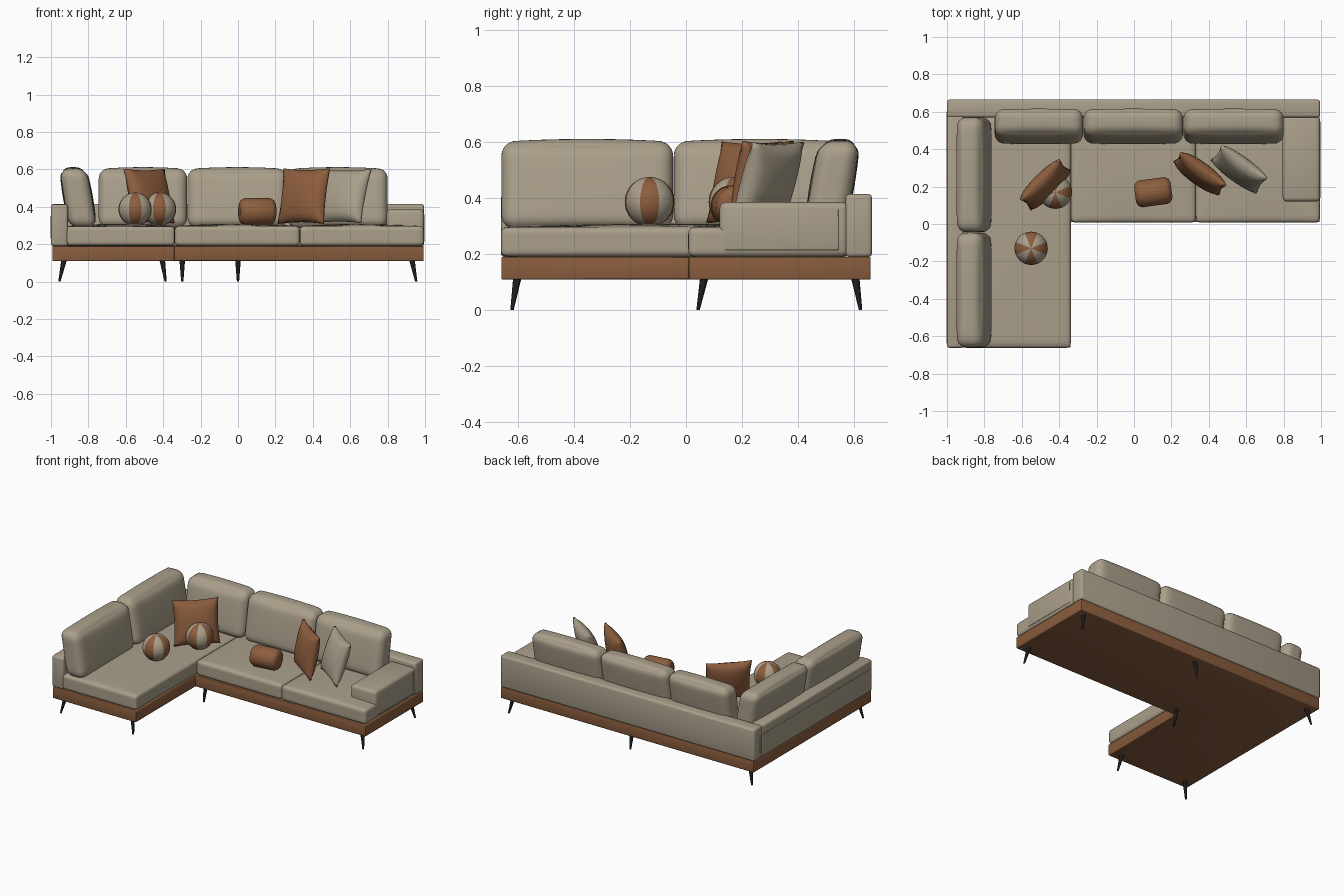
import bpy
import bmesh
import math
from mathutils import Vector

old = bpy.data.objects.get("Cube")
if old:
    bpy.data.objects.remove(old, do_unlink=True)


def material(name, rgb, rough=0.8):
    m = bpy.data.materials.new(name)
    m.use_nodes = True
    m.diffuse_color = (*rgb, 1)
    node = m.node_tree.nodes["Principled BSDF"]
    node.inputs["Base Color"].default_value = (*rgb, 1)
    node.inputs["Roughness"].default_value = rough
    return m


FABRIC = material("beige fabric", (0.40, 0.345, 0.255))
LEATHER = material("tan leather", (0.27, 0.112, 0.048))
WOOD = material("brown wood", (0.25, 0.108, 0.047))
METAL = material("black metal", (0.012, 0.012, 0.012))


def finish(name, bm, *mats, angle=None):
    """Turn a bmesh into a smooth-shaded object."""
    bmesh.ops.recalc_face_normals(bm, faces=bm.faces)
    mesh = bpy.data.meshes.new(name)
    bm.to_mesh(mesh)
    bm.free()
    for m in mats:
        mesh.materials.append(m)
    obj = bpy.data.objects.new(name, mesh)
    bpy.context.collection.objects.link(obj)
    if angle is None:
        mesh.shade_smooth()
    else:
        bpy.ops.object.select_all(action='DESELECT')
        obj.select_set(True)
        bpy.context.view_layer.objects.active = obj
        bpy.ops.object.shade_smooth_by_angle(angle=math.radians(angle))
    return obj


def prism(name, outline, z0, z1, mat, radius):
    """Extruded plan outline with rounded edges."""
    bm = bmesh.new()
    face = bm.faces.new([bm.verts.new((x, y, z0)) for x, y in outline])
    up = bmesh.ops.extrude_face_region(bm, geom=[face])["geom"]
    for v in up:
        if isinstance(v, bmesh.types.BMVert):
            v.co.z = z1
    bmesh.ops.recalc_face_normals(bm, faces=bm.faces)
    bmesh.ops.bevel(bm, geom=bm.edges[:], offset=radius, segments=3,
                    profile=0.5, affect='EDGES')
    return finish(name, bm, mat, angle=35)


def box(name, x0, x1, y0, y1, z0, z1, mat, radius):
    return prism(name, [(x0, y0), (x1, y0), (x1, y1), (x0, y1)], z0, z1, mat, radius)


def grid_cube(cuts):
    bm = bmesh.new()
    bmesh.ops.create_cube(bm, size=2)
    bmesh.ops.subdivide_edges(bm, edges=bm.edges[:], cuts=cuts, use_grid_fill=True)
    return bm


def cushion(name, center, size, radius, bulge, shear=0.0, yaw=0.0):
    """Padded block: rounded edges, swollen faces, optional backward lean."""
    bm = grid_cube(17)
    half = Vector(size) / 2
    for v in bm.verts:
        u = [math.sin(c * math.pi / 2) for c in v.co]
        p = Vector([a * h for a, h in zip(u, half)])
        core = Vector([max(radius - h, min(h - radius, c)) for c, h in zip(p, half)])
        out = p - core
        p = core + out.normalized() * radius
        for i in range(3):
            j, k = (i + 1) % 3, (i + 2) % 3
            p[i] += bulge[i] * u[i] * (1 - u[j] ** 2) * (1 - u[k] ** 2)
        p.y += shear * p.z
        v.co = p
    obj = finish(name, bm, FABRIC)
    obj.location = center
    obj.rotation_euler.z = math.radians(yaw)


def pillow(name, center, yaw, lean, mat, size=0.3, thick=0.1):
    """Square scatter pillow with pinched seams and pointed corners."""
    bm = grid_cube(13)
    for v in bm.verts:
        x, t, z = v.co
        puff = ((1 - x ** 2) * (1 - z ** 2)) ** 0.45
        v.co = (x * size / 2 * (1 - 0.06 * (1 - z ** 2)),
                t * (0.006 + thick / 2 * puff),
                z * size / 2 * (1 - 0.06 * (1 - x ** 2)))
    obj = finish(name, bm, mat)
    obj.location = center
    obj.rotation_euler = (math.radians(-lean), 0, math.radians(yaw))


def leg(name, top, foot):
    """Slim tapered leg between two points."""
    bm = bmesh.new()
    a, b = Vector(top), Vector(foot)
    rings = []
    for p, r in ((a, 0.015), (b, 0.006)):
        rings.append([bm.verts.new(p + Vector((r * math.cos(t), r * math.sin(t), 0)))
                      for t in (i * math.tau / 12 for i in range(12))])
    for i in range(12):
        j = (i + 1) % 12
        bm.faces.new((rings[0][i], rings[0][j], rings[1][j], rings[1][i]))
    for ring in rings:
        bm.faces.new(ring)
    finish(name, bm, METAL, angle=35)


def seam(name, points):
    """Thin piping line along the upholstery."""
    curve = bpy.data.curves.new(name, 'CURVE')
    curve.dimensions = '3D'
    curve.bevel_depth = 0.002
    line = curve.splines.new('POLY')
    line.points.add(len(points) - 1)
    for p, co in zip(line.points, points):
        p.co = (*co, 1)
    curve.materials.append(FABRIC)
    bpy.context.collection.objects.link(bpy.data.objects.new(name, curve))


# Wooden plinth
prism("plinth", [(-0.993, -0.66), (-0.34, -0.66), (-0.34, 0.01),
                 (0.993, 0.01), (0.993, 0.66), (-0.993, 0.66)], 0.11, 0.19, WOOD, 0.005)

# Legs, splayed toward the outside
for name, top, foot in (
        ("chaise_front_right_leg", (-0.93, -0.603), (-0.955, -0.622)),
        ("chaise_front_left_leg", (-0.405, -0.603), (-0.387, -0.622)),
        ("inner_corner_leg", (-0.298, 0.065), (-0.298, 0.043)),
        ("front_left_leg", (0.93, 0.065), (0.953, 0.043)),
        ("back_left_leg", (0.93, 0.605), (0.953, 0.624)),
        ("back_middle_leg", (0, 0.605), (0, 0.624)),
        ("back_right_leg", (-0.93, 0.605), (-0.955, 0.624))):
    leg(name, (*top, 0.115), (*foot, 0))

# Upholstered frame
box("back_rail", -1, 0.995, 0.57, 0.665, 0.19, 0.415, FABRIC, 0.014)
box("right_rail", -1, -0.91, -0.662, 0.58, 0.19, 0.413, FABRIC, 0.014)
box("left_arm", 0.795, 0.995, 0.12, 0.58, 0.192, 0.386, FABRIC, 0.022)
seam("left_arm_seam", [(0.995, 0.14, 0.215), (0.995, 0.545, 0.215), (0.995, 0.545, 0.36)])
seam("right_rail_seam", [(-1, 0.6, 0.23), (-1, 0.6, 0.35), (-1, -0.64, 0.35)])

# Seat cushions
for name, x0, x1, y0 in (("chaise_seat", -0.92, -0.337, -0.662),
                         ("middle_seat", -0.337, 0.33, 0.008),
                         ("left_seat", 0.33, 0.994, 0.008)):
    cushion(name, ((x0 + x1) / 2, (y0 + 0.575) / 2, 0.244),
            (x1 - x0, 0.575 - y0, 0.106), 0.022, (0, 0, 0.012))

# Back cushions, leaning against the rails
for name, x0, x1 in (("back_cushion_right", -0.745, -0.272),
                     ("back_cushion_middle", -0.27, 0.262),
                     ("back_cushion_left", 0.264, 0.8)):
    cushion(name, ((x0 + x1) / 2, 0.522, 0.446), (x1 - x0, 0.145, 0.312), 0.05,
            (0, 0.008, 0.01), shear=0.17)
for name, y0, y1 in (("side_cushion_front", -0.66, -0.046),
                     ("side_cushion_back", -0.044, 0.57)):
    cushion(name, (-0.855, (y0 + y1) / 2, 0.446), (y1 - y0, 0.145, 0.312), 0.05,
            (0, 0.008, 0.01), shear=0.17, yaw=90)

# Scatter pillows
pillow("leather_pillow_right", (-0.475, 0.21, 0.457), 45, 15, LEATHER)
pillow("leather_pillow_left", (0.352, 0.27, 0.457), -36, 11, LEATHER)
pillow("fabric_pillow", (0.562, 0.293, 0.457), -36, 18, FABRIC)

# Bolster: revolved profile with rounded ends
bm = bmesh.new()
profile = [(-0.098, 0.0), (-0.098, 0.04), (-0.09, 0.06), (-0.07, 0.072)]
profile += [(-x, r) for x, r in reversed(profile)]
verts = [bm.verts.new((x, 0, r)) for x, r in profile]
edges = [bm.edges.new(pair) for pair in zip(verts, verts[1:])]
bmesh.ops.spin(bm, geom=verts + edges, cent=(0, 0, 0), axis=(1, 0, 0),
               angle=math.tau, steps=32, use_merge=True)
bmesh.ops.remove_doubles(bm, verts=bm.verts, dist=0.0001)
bolster = finish("bolster", bm, LEATHER, angle=50)
bolster.location = (0.103, 0.17, 0.374)
bolster.rotation_euler.z = math.radians(8)

# Striped ball cushions: eight alternating wedges
for name, x, y in (("ball_front", -0.55, -0.13), ("ball_back", -0.42, 0.17)):
    bm = bmesh.new()
    bmesh.ops.create_uvsphere(bm, u_segments=32, v_segments=20, radius=0.089)
    for f in bm.faces:
        c = f.calc_center_median()
        wedge = math.floor(math.degrees(math.atan2(c.y, c.x)) / 45 + 0.5)
        f.material_index = wedge % 2
    ball = finish(name, bm, LEATHER, FABRIC)
    ball.location = (x, y, 0.387)
